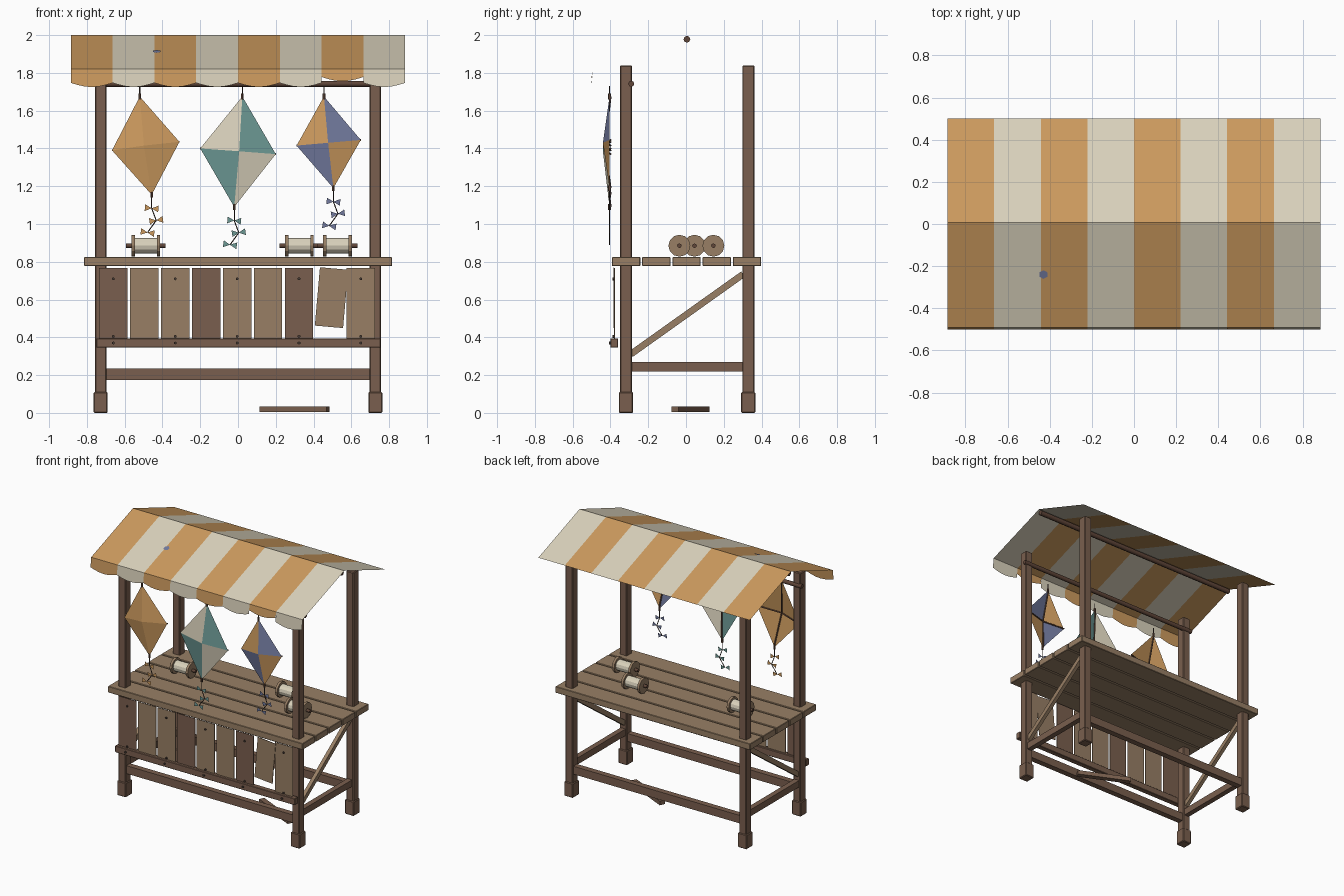
import bpy, bmesh, math
from mathutils import Vector, Matrix

cube = bpy.data.objects.get("Cube")
if cube:
    bpy.data.objects.remove(cube, do_unlink=True)


def material(name, *rgb):
    lin = [((c / 255 + 0.055) / 1.055) ** 2.4 for c in rgb] + [1]
    m = bpy.data.materials.new(name)
    m.use_nodes = True
    m.diffuse_color = lin
    bsdf = m.node_tree.nodes["Principled BSDF"]
    bsdf.inputs["Base Color"].default_value = lin
    bsdf.inputs["Roughness"].default_value = 0.9
    return m


WOOD = material("brown wood", 122, 95, 78)
PLANK = material("light plank wood", 152, 127, 101)
POLE = material("dark pole wood", 96, 70, 57)
IRON = material("dark iron", 70, 58, 52)
ORANGE = material("orange cloth", 204, 154, 94)
CREAM = material("cream cloth", 218, 210, 188)
TEAL = material("teal cloth", 108, 152, 148)
BLUE = material("slate blue cloth", 114, 122, 158)


def finish(name, bm, mats):
    me = bpy.data.meshes.new(name)
    bm.to_mesh(me)
    bm.free()
    for m in mats:
        me.materials.append(m)
    ob = bpy.data.objects.new(name, me)
    bpy.context.collection.objects.link(ob)
    return ob


def box(name, x, y, z, mat, bevel=0.0, turn=None):
    """Box from (min, max) ranges, optionally turned about its centre."""
    spans = (x, y, z)
    bm = bmesh.new()
    bmesh.ops.create_cube(bm, size=1)
    bmesh.ops.scale(bm, vec=[b - a for a, b in spans], verts=bm.verts)
    if bevel:
        bmesh.ops.bevel(bm, geom=bm.edges[:], offset=bevel, segments=1, affect='EDGES')
    ob = finish(name, bm, [mat])
    ob.location = [(a + b) / 2 for a, b in spans]
    if turn:
        ob.rotation_euler = turn
    return ob


def rod(name, a, b, radius, mat, sides=8):
    a, b = Vector(a), Vector(b)
    bm = bmesh.new()
    bmesh.ops.create_cone(bm, cap_ends=True, segments=sides, radius1=radius,
                          radius2=radius, depth=(b - a).length)
    quat = Vector((0, 0, 1)).rotation_difference(b - a)
    bmesh.ops.transform(bm, verts=bm.verts,
                        matrix=Matrix.Translation((a + b) / 2) @ quat.to_matrix().to_4x4())
    ob = finish(name, bm, [mat])
    if sides > 6:
        for p in ob.data.polygons:
            p.use_smooth = len(p.vertices) == 4 and radius < 0.03
    return ob


def face(bm, points, index=0):
    f = bm.faces.new([bm.verts.new(p) for p in points])
    f.material_index = index


# Posts, feet, lower rails and braces
for sx, side in ((-1, "right"), (1, "left")):
    for cy, end in ((-0.318, "front"), (0.33, "back")):
        cx = 0.727 * sx
        box(f"{end}_{side}_post", (cx - .03, cx + .03), (cy - .032, cy + .032), (.05, 1.84), WOOD, .005)
        box(f"{end}_{side}_foot", (cx - .037, cx + .037), (cy - .038, cy + .038), (0, .11), WOOD, .005)
    box(f"{side}_side_rail", (cx - .02, cx + .02), (-.29, .3), (.22, .27), WOOD)
    brace = box(f"{side}_brace", (cx - .014, cx + .014), (-.36, .37), (.505, .54), PLANK)
    brace.rotation_euler.x = math.atan2(.42, .59)
for cy, end in ((-0.318, "front"), (0.33, "back")):
    box(f"{end}_lower_rail", (-.7, .7), (cy - .022, cy + .022), (.175, .235), WOOD)

# Counter top
for i in range(5):
    y0 = -0.392 + i * 0.16
    box(f"counter_plank_{i + 1}", (-.815, .815), (y0, y0 + .15), (.777, .825), PLANK, .003)

# Front boarding, one board hanging loose
box("boarding_rail", (-.75, .755), (-.4, -.36), (.345, .395), WOOD, .003)
for i in range(9):
    cx = -.66 + i * .1638
    mat = WOOD if i % 3 == 0 else PLANK
    name = f"front_board_{i + 1}"
    if i == 7:
        box(name, (.42, .57), (-.384, -.38), (.455, .765), mat, turn=(0, math.radians(5), 0))
    else:
        box(name, (cx - .075, cx + .075), (-.38, -.376), (.36, .768), mat)
    if i % 2 == 0:
        for z, y in ((.71, -.38), (.405, -.38), (.37, -.4)):
            rod("board_nail", (cx, y + .004, z), (cx, y - .008, z), .008, IRON, 6)

# Fallen piece of timber
box("fallen_timber", (.105, .495), (.005, .045), (.004, .035), WOOD, turn=(0, 0, math.radians(-25)))

# Roof poles
rod("ridge_pole", (-.87, .005, 1.978), (.87, .005, 1.978), .018, POLE)
rod("front_pole", (-.77, -.29, 1.742), (.77, -.29, 1.742), .016, POLE)

# Striped canopy with scalloped valance
bm = bmesh.new()
STRIPE = 1.77 / 8
RIDGE, EAVE = 2.0, 1.82
for i in range(8):
    x0 = -.885 + i * STRIPE
    x1 = x0 + STRIPE
    face(bm, [(x0, -.492, EAVE), (x1, -.492, EAVE), (x1, .008, RIDGE), (x0, .008, RIDGE)], i % 2)
    face(bm, [(x0, .008, RIDGE), (x1, .008, RIDGE), (x1, .502, EAVE), (x0, .502, EAVE)], i % 2)
    drop = .042 if i == 6 else .073
    edge = [(x0 + STRIPE * k / 6, -.5, EAVE - drop - .022 * math.sin(math.pi * k / 6))
            for k in range(7)]
    face(bm, edge + [(x1, -.492, EAVE), (x0, -.492, EAVE)], i % 2)
bmesh.ops.remove_doubles(bm, verts=bm.verts, dist=.0005)
finish("striped_canopy", bm, [ORANGE, CREAM])

# Small mend on the canopy
bm = bmesh.new()
bmesh.ops.create_circle(bm, cap_ends=True, segments=6, radius=.022)
patch = finish("canopy_patch", bm, [BLUE])
patch.location = (-.43, -.24, RIDGE - .248 * .36 + .003)
patch.rotation_euler.x = math.atan(.36)


# Kites: corners and crossing point in the front plane, panels from upper left clockwise
def kite(name, top, right, bottom, left, mid, panels, tail):
    rim_y, mid_y = -.405, -.44
    rim = [Vector((x, rim_y, z)) for x, z in (left, top, right, bottom)]
    centre = Vector((mid[0], mid_y, mid[1]))
    mats = list(dict.fromkeys(panels))
    bm = bmesh.new()
    for k in range(4):
        face(bm, [rim[k], centre, rim[(k + 1) % 4]], mats.index(panels[k]))
    finish(name + "_sail", bm, mats)
    # Spars behind the sail
    back = Vector((0, .006, 0))
    for p in rim:
        rod(name + "_spar", p + back, centre + back, .005, POLE, 5)
    for p in (rim[1], rim[3]):
        rod(name + "_knot", p - Vector((0, 0, .015)), p + Vector((0, 0, .015)), .008, POLE, 6)
    rod(name + "_hanger", rim[1], rim[1] + Vector((0, 0, .055)), .003, IRON, 5)
    # Tail with three bows
    prev = rim[3]
    for dx, dz, tilt in ((0, -.072, .1), (.024, -.136, -.15), (-.022, -.2, .15)):
        p = rim[3] + Vector((dx, 0, dz))
        rod(name + "_tail", prev, p, .003, IRON, 5)
        bm = bmesh.new()
        for s in (-1, 1):
            face(bm, [(0, 0, 0), (.036 * s, 0, -.018), (.036 * s, 0, .018)])
        bow = finish(name + "_bow", bm, [tail])
        bow.location = p - Vector((0, .004, 0))
        bow.rotation_euler.y = tilt
        prev = p


kite("right_kite", (-.52, 1.675), (-.31, 1.435), (-.457, 1.155), (-.667, 1.39),
     (-.498, 1.415), [ORANGE] * 4, ORANGE)
kite("middle_kite", (.023, 1.675), (.2, 1.37), (-.02, 1.09), (-.2, 1.4),
     (.006, 1.385), [CREAM, TEAL, CREAM, TEAL], TEAL)
kite("left_kite", (.455, 1.675), (.65, 1.445), (.505, 1.19), (.31, 1.415),
     (.477, 1.43), [ORANGE, BLUE, ORANGE, BLUE], BLUE)

# Line spools on the counter
for cx, cy in ((-.488, .045), (.325, .145), (.527, -.035)):
    z = .885
    rod("spool_axle", (cx - .105, cy, z), (cx + .105, cy, z), .012, POLE)
    rod("spool_line", (cx - .06, cy, z), (cx + .06, cy, z), .04, CREAM, 12)
    for s in (-1, 1):
        rod("spool_flange", (cx + .058 * s, cy, z), (cx + .076 * s, cy, z), .058, PLANK, 12)
